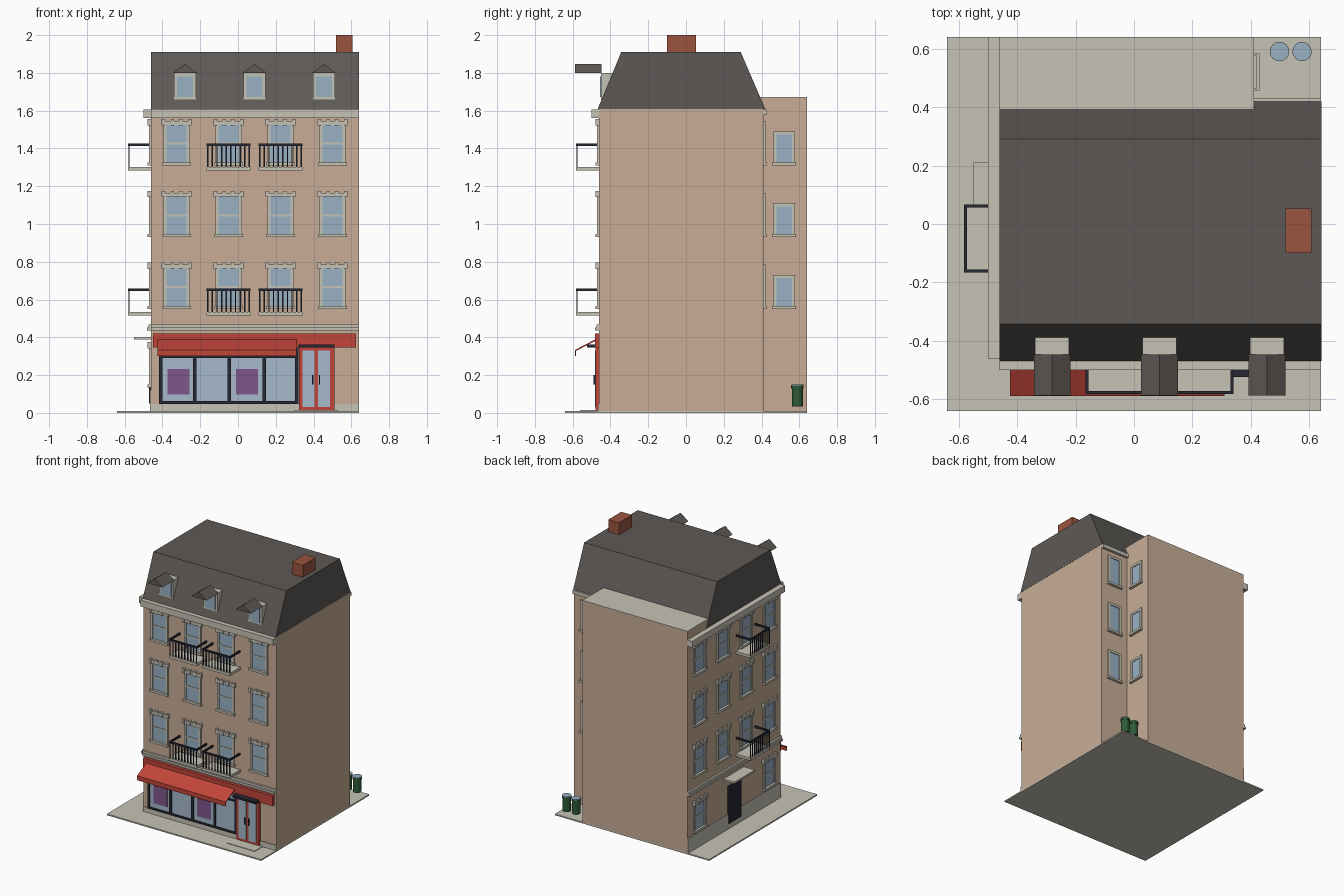
import bpy, bmesh, math
from mathutils import Vector

if "Cube" in bpy.data.objects:
    bpy.data.objects.remove(bpy.data.objects["Cube"])

def srgb(h):
    c = [int(h[i:i + 2], 16) / 255 for i in (0, 2, 4)]
    return [x / 12.92 if x <= 0.04045 else ((x + 0.055) / 1.055) ** 2.4 for x in c] + [1]

MATS = {}
for name, h in dict(wall="C8AE96", stone="C6C2B5", slate="5D5955", brick="9B5440", glass="98B1C5",
                    shop_glass="A6BACB", iron="262832", red="C2453A", purple="7F568C", green="2F5A37").items():
    MATS[name] = bpy.data.materials.new(name)
    MATS[name].diffuse_color = srgb(h)

parts = {}

def mesh_for(name, mat):
    return parts.setdefault((name, mat), bmesh.new())

def solid(name, mat, profile, a0, a1, place):
    """Extrude a closed 2D profile from a0 to a1; place(p, q, a) gives the 3D point."""
    bm = mesh_for(name, mat)
    lo = [bm.verts.new(place(p, q, a0)) for p, q in profile]
    hi = [bm.verts.new(place(p, q, a1)) for p, q in profile]
    n = len(lo)
    fs = [bm.faces.new(lo), bm.faces.new(hi)]
    fs += [bm.faces.new((lo[i], lo[(i + 1) % n], hi[(i + 1) % n], hi[i])) for i in range(n)]
    bmesh.ops.recalc_face_normals(bm, faces=fs)

def box(name, mat, x0, x1, y0, y1, z0, z1):
    solid(name, mat, [(x0, y0), (x1, y0), (x1, y1), (x0, y1)], z0, z1, lambda p, q, a: Vector((p, q, a)))

def along_x(p, q, a):
    return Vector((a, p, q))

# Facades: u runs along the wall, d sticks out of it
FACES = {"front": lambda u, d: (u, -0.46 - d), "left": lambda u, d: (-0.46 - d, u),
         "back": lambda u, d: (u, 0.41 + d), "wing": lambda u, d: (0.41 + d, u)}

def fbox(face, name, mat, u0, u1, z0, z1, d0, d1):
    f = FACES[face]
    (xa, ya), (xb, yb) = f(u0, d0), f(u1, d1)
    box(face + "_" + name, mat, min(xa, xb), max(xa, xb), min(ya, yb), max(ya, yb), z0, z1)

def window(face, u, z0, z1, w=0.14, ornate=True):
    h, b = w / 2, 0.017
    fbox(face, "window_panes", "glass", u - h + b, u + h - b, z0 + b, z1 - b, -0.005, 0.004)
    for s in (-1, 1):
        fbox(face, "window_frames", "stone", *sorted((u + s * h, u + s * (h - b))), z0, z1, -0.005, 0.01)
    fbox(face, "window_frames", "stone", u - h + b, u + h - b, z1 - b, z1, -0.005, 0.01)
    fbox(face, "window_sills", "stone", u - h - 0.006, u + h + 0.006, z0, z0 + 0.016, -0.005, 0.02)
    if ornate:
        m = z0 + (z1 - z0) * 0.5
        fbox(face, "window_bars", "stone", u - h + b, u + h - b, m - 0.005, m + 0.005, 0, 0.008)
        fbox(face, "window_lintels", "stone", u - h - 0.003, u + h + 0.003, z1 - 0.016, z1 + 0.003, 0, 0.015)
        for du in (-h, -0.022, 0.022, h):
            fbox(face, "lintel_blocks", "stone", u + du - 0.009, u + du + 0.009, z1 - 0.02, z1 + 0.014, 0, 0.018)

def balcony(face, u, z):
    h, out = 0.116, 0.122
    fbox(face, "balcony_slabs", "stone", u - h, u + h, z, z + 0.02, 0, out)
    fbox(face, "balcony_rails", "iron", u - h, u + h, z + 0.13, z + 0.144, out - 0.01, out)
    for s in (-1, 1):
        fbox(face, "balcony_rails", "iron", *sorted((u + s * h, u + s * (h - 0.01))), z + 0.13, z + 0.144, 0, out)
    for i in range(10):
        c = u - h + 0.006 + i * (2 * h - 0.012) / 9
        fbox(face, "balcony_balusters", "iron", c - 0.0035, c + 0.0035, z + 0.02, z + 0.13, out - 0.008, out - 0.002)

# Ground slab, main block and rear wing
box("pavement", "stone", -0.64, 0.64, -0.64, 0.64, 0, 0.01)
box("door_step", "stone", 0.30, 0.53, -0.56, -0.46, 0, 0.014)
box("main_block", "wall", -0.46, 0.64, -0.46, 0.41, 0.01, 1.61)
box("rear_wing", "wall", -0.46, 0.41, 0.38, 0.64, 0.01, 1.667)
box("rear_wing_roof", "stone", -0.46, 0.41, 0.38, 0.64, 1.667, 1.672)

# Mansard roof and chimney
solid("mansard_roof", "slate", [(-0.468, 1.608), (0.42, 1.608), (0.29, 1.91), (-0.343, 1.91)], -0.461, 0.641, along_x)
box("chimney", "brick", 0.518, 0.607, -0.10, 0.053, 1.9, 2.0)

# Dormers with forward gable roofs
for x in (-0.28, 0.087, 0.455):
    box("dormer_boxes", "stone", x - 0.058, x + 0.058, -0.45, -0.385, 1.66, 1.80)
    box("dormer_panes", "glass", x - 0.042, x + 0.042, -0.456, -0.449, 1.672, 1.782)
    solid("dormer_roofs", "slate", [(x - 0.063, 1.80), (x + 0.063, 1.80), (x, 1.848)], -0.587, -0.447,
          lambda p, q, a: Vector((p, a, q)))

# Cornices, string courses and plinths
fbox("front", "cornice", "stone", -0.46, 0.64, 1.56, 1.607, 0, 0.04)
fbox("left", "cornice", "stone", -0.46, 0.64, 1.56, 1.607, 0, 0.04)
fbox("back", "cornice", "stone", 0.41, 0.64, 1.58, 1.607, 0, 0.02)
for face in ("front", "left"):
    fbox(face, "string_course", "stone", -0.46, 0.64, 0.437, 0.452, 0, 0.022)
    fbox(face, "string_course", "stone", -0.46, 0.64, 0.452, 0.468, 0, 0.014)
fbox("front", "plinth", "stone", -0.46, 0.64, 0.01, 0.048, 0, 0.006)
fbox("left", "plinth", "stone", -0.46, 0.64, 0.01, 0.12, 0, 0.006)

# Windows and balconies
for z in (0.55, 0.93, 1.31):
    for face in ("front", "left"):
        for u in (-0.325, -0.05, 0.225, 0.5):
            window(face, u, z, z + 0.232)
    window("back", 0.525, z, z + 0.235, 0.115, False)
    window("wing", 0.52, z, z + 0.18, 0.115, False)
for z in (0.515, 1.283):
    balcony("front", -0.05, z)
    balcony("front", 0.225, z)
    balcony("left", -0.05, z)

# Side entrance with canopy, and ground floor side windows
window("left", -0.325, 0.135, 0.36)
window("left", 0.5, 0.135, 0.36)
fbox("left", "door", "iron", 0.015, 0.165, 0.05, 0.33, 0, 0.012)
fbox("left", "door_canopy", "stone", -0.03, 0.21, 0.388, 0.402, 0, 0.09)

# Shop front: fascia, glazing, mullions, posters
fbox("front", "shop_fascia", "red", -0.45, 0.625, 0.345, 0.42, 0, 0.022)
fbox("front", "shop_glazing", "shop_glass", -0.41, 0.315, 0.05, 0.345, 0, 0.008)
for u in (-0.41, -0.228, -0.046, 0.138, 0.312):
    fbox("front", "shop_mullions", "iron", u - 0.009, u + 0.009, 0.048, 0.345, 0, 0.016)
fbox("front", "shop_mullions", "iron", -0.41, 0.315, 0.048, 0.062, 0, 0.016)
fbox("front", "shop_mullions", "iron", -0.41, 0.315, 0.29, 0.302, 0, 0.016)
for u in (-0.372, -0.01):
    fbox("front", "shop_posters", "purple", u, u + 0.115, 0.098, 0.232, 0.007, 0.011)

# Awning sheet with a hanging valance
solid("awning", "red", [(-0.475, 0.392), (-0.588, 0.333), (-0.588, 0.30), (-0.582, 0.30),
                        (-0.582, 0.328), (-0.475, 0.383)], -0.425, 0.31, along_x)

# Shop double door
fbox("front", "shop_door", "red", 0.322, 0.51, 0.016, 0.345, 0, 0.018)
for u0, u1, hu in ((0.342, 0.404, 0.396), (0.424, 0.488, 0.431)):
    fbox("front", "shop_door_panes", "shop_glass", u0, u1, 0.032, 0.33, 0.015, 0.021)
    fbox("front", "shop_door_handles", "iron", hu - 0.003, hu + 0.003, 0.15, 0.20, 0.02, 0.03)
fbox("front", "shop_door_canopy", "iron", 0.32, 0.512, 0.345, 0.362, 0, 0.064)

# Rubbish bins in the rear yard
def cylinder(name, mat, x, y, r, z0, z1, n=16):
    ring = [(x + r * math.cos(2 * math.pi * i / n), y + r * math.sin(2 * math.pi * i / n)) for i in range(n)]
    solid(name, mat, ring, z0, z1, lambda p, q, a: Vector((p, q, a)))

for x in (0.498, 0.575):
    cylinder("bins", "green", x, 0.59, 0.029, 0.035, 0.135)
    cylinder("bin_rims", "green", x, 0.59, 0.033, 0.130, 0.145)
    cylinder("bin_lids", "glass", x, 0.59, 0.032, 0.145, 0.15)

# Turn every part into an object
for (name, mat), bm in parts.items():
    me = bpy.data.meshes.new(name)
    bm.to_mesh(me)
    bm.free()
    me.materials.append(MATS[mat])
    bpy.context.collection.objects.link(bpy.data.objects.new(name, me))

for m in bpy.data.materials:
    if m.users and not m.is_grease_pencil:
        m.use_nodes = True
        m.node_tree.nodes["Principled BSDF"].inputs["Base Color"].default_value = m.diffuse_color
